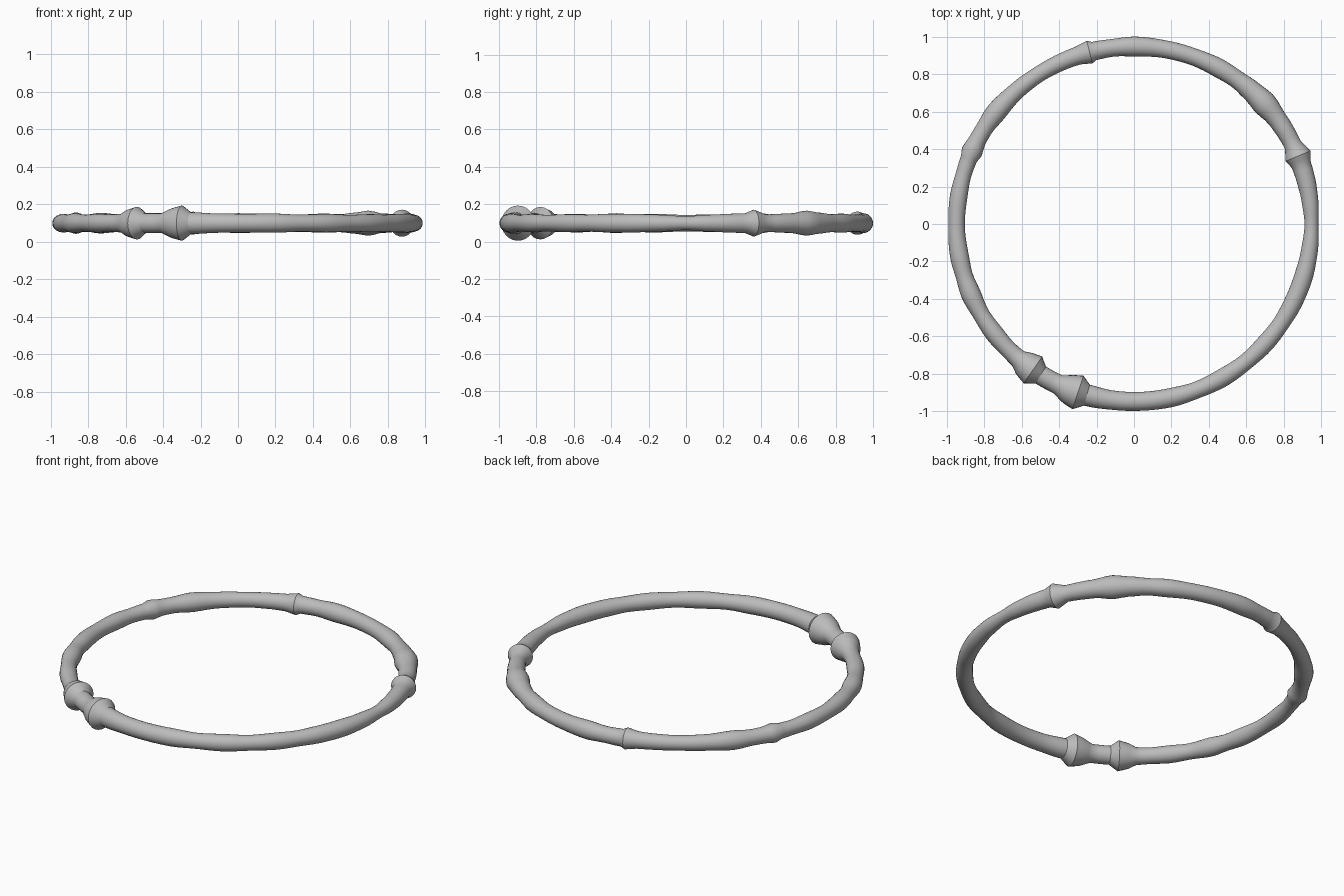
import bpy, bmesh, math
from mathutils import Vector

cube = bpy.data.objects.get("Cube")
if cube:
    bpy.data.objects.remove(cube)

RING, HEIGHT, SIDES = 0.947, 0.099, 24

# Plain cane: gentle swellings, as angle in degrees -> thickness
cane = {0: .037, 8: .045, 14: .05, 36: .052, 43: .067, 48: .057, 55: .048,
        61: .051, 70: .046, 79: .047, 90: .053, 97: .047, 113: .046,
        122: .043, 131: .046, 141: .055, 148: .046, 164: .042, 171: .047,
        180: .044, 191: .05, 197: .046, 203: .053, 211: .045, 218: .05,
        225: .046, 264: .051, 272: .05, 282: .051, 291: .045, 300: .049,
        309: .044, 318: .048, 326: .045, 333: .049, 342: .05, 351: .045}

# Sharp-rimmed knuckles: rim angle, rim thickness, step angles and thickness each side
knuckles = [(22.5, .072, -3, .053, 4, .047),
            (104.5, .062, -1.5, .05, 4, .049),
            (156, .057, -4, .047, 2.5, .045),
            (235.3, .087, -6, .05, 3, .053),
            (251.6, .094, -7, .053, 3, .058)]
profile = dict(cane)
for at, rim, before, r0, after, r1 in knuckles:
    profile.update({at + before: r0, at: rim, at + after: r1})
for swelling, r in ((231.8, .071), (248.3, .08)):
    profile[swelling] = r

# Subdivide between the stations so that the ring stays round
keys = sorted(profile.items())
stations = []
for (a, ra), (b, rb) in zip(keys, keys[1:] + [(360, keys[0][1])]):
    steps = max(1, math.ceil((b - a) / 2.5))
    for i in range(steps):
        t = i / steps
        ease = t * t * (3 - 2 * t) if b - a > 5 else t
        stations.append((math.radians(a + (b - a) * t), ra + (rb - ra) * ease))

# Sweep circular sections round the hoop
bm = bmesh.new()
loops = []
for angle, r in stations:
    out = Vector((math.cos(angle), math.sin(angle), 0))
    loop = []
    for k in range(SIDES):
        turn = math.tau * k / SIDES
        p = out * (RING + r * math.cos(turn))
        p.z = HEIGHT + r * math.sin(turn)
        loop.append(bm.verts.new(p))
    loops.append(loop)
for i, loop in enumerate(loops):
    following = loops[(i + 1) % len(loops)]
    for k in range(SIDES):
        n = (k + 1) % SIDES
        bm.faces.new((loop[k], following[k], following[n], loop[n]))
bmesh.ops.recalc_face_normals(bm, faces=bm.faces)
mesh = bpy.data.meshes.new("cane_ring")
bm.to_mesh(mesh)
bm.free()

# Plain grey finish
grey = bpy.data.materials.new("light grey")
grey.use_nodes = True
colour = (0.5, 0.5, 0.5, 1)
grey.diffuse_color = colour
grey.node_tree.nodes["Principled BSDF"].inputs["Base Color"].default_value = colour
mesh.materials.append(grey)

ring = bpy.data.objects.new("cane_ring", mesh)
bpy.context.collection.objects.link(ring)
bpy.context.view_layer.objects.active = ring
ring.select_set(True)
bpy.ops.object.shade_smooth_by_angle(angle=math.radians(28))
